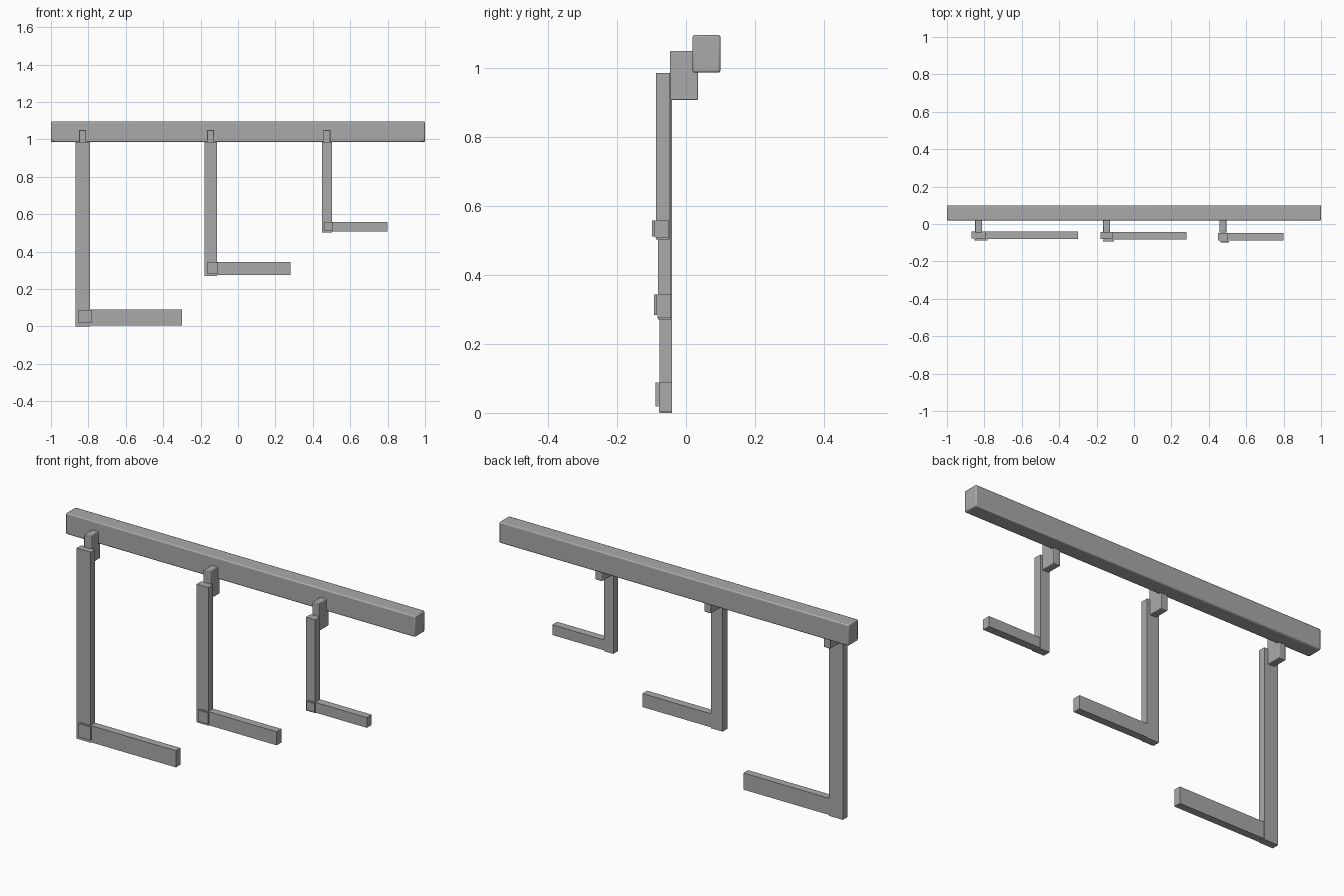
import bpy

cube = bpy.data.objects.get("Cube")
if cube:
    bpy.data.objects.remove(cube, do_unlink=True)

grey = bpy.data.materials.new("neutral_grey")
grey.use_nodes = True
colour = (0.4, 0.4, 0.4, 1)
grey.diffuse_color = colour
grey.node_tree.nodes["Principled BSDF"].inputs["Base Color"].default_value = colour


def box(name, xs, ys, zs, bevel=0.0):
    """Box spanning the given (low, high) ranges, with optional softened edges."""
    spans = (xs, ys, zs)
    bpy.ops.mesh.primitive_cube_add(size=1, location=[sum(s) / 2 for s in spans])
    obj = bpy.context.object
    obj.name = name
    obj.scale = [s[1] - s[0] for s in spans]
    bpy.ops.object.transform_apply(location=False, rotation=False, scale=True)
    obj.data.materials.append(grey)
    if bevel:
        mod = obj.modifiers.new("soft_edges", "BEVEL")
        mod.width = bevel
        mod.segments = 2
        bpy.ops.object.shade_smooth_by_angle()
    return obj


# Long top rail
box("top_rail", (-1, 1), (0.019, 0.1), (0.987, 1.096), 0.006)

# Hangers: post left, post width, arm end, arm bottom, arm height, front, back
hangers = {
    "long": (-0.87, 0.08, -0.30, 0.004, 0.086, -0.077, -0.04),
    "medium": (-0.18, 0.068, 0.28, 0.275, 0.07, -0.081, -0.043),
    "short": (0.45, 0.053, 0.80, 0.507, 0.053, -0.087, -0.048),
}
for name, (left, width, end, low, height, front, back) in hangers.items():
    mid = left + width / 2
    # Block joining the hanger to the rail
    box(name + "_rail_clip", (mid - 0.02, mid + 0.018), (-0.046, 0.035),
        (0.908, 1.05), 0.003)
    # Upright post and foot arm
    box(name + "_post", (left, left + width), (front, back), (low - 0.004, 0.986))
    box(name + "_arm", (left + width * 0.3, end), (front - 0.002, back - 0.001),
        (low, low + height))
    # Square corner cover
    pad = width * 0.87
    box(name + "_corner_plate", (left + width * 0.22, left + width * 0.22 + pad),
        (front - 0.012, front - 0.003),
        (low + height - pad - 0.002, low + height - 0.002))
